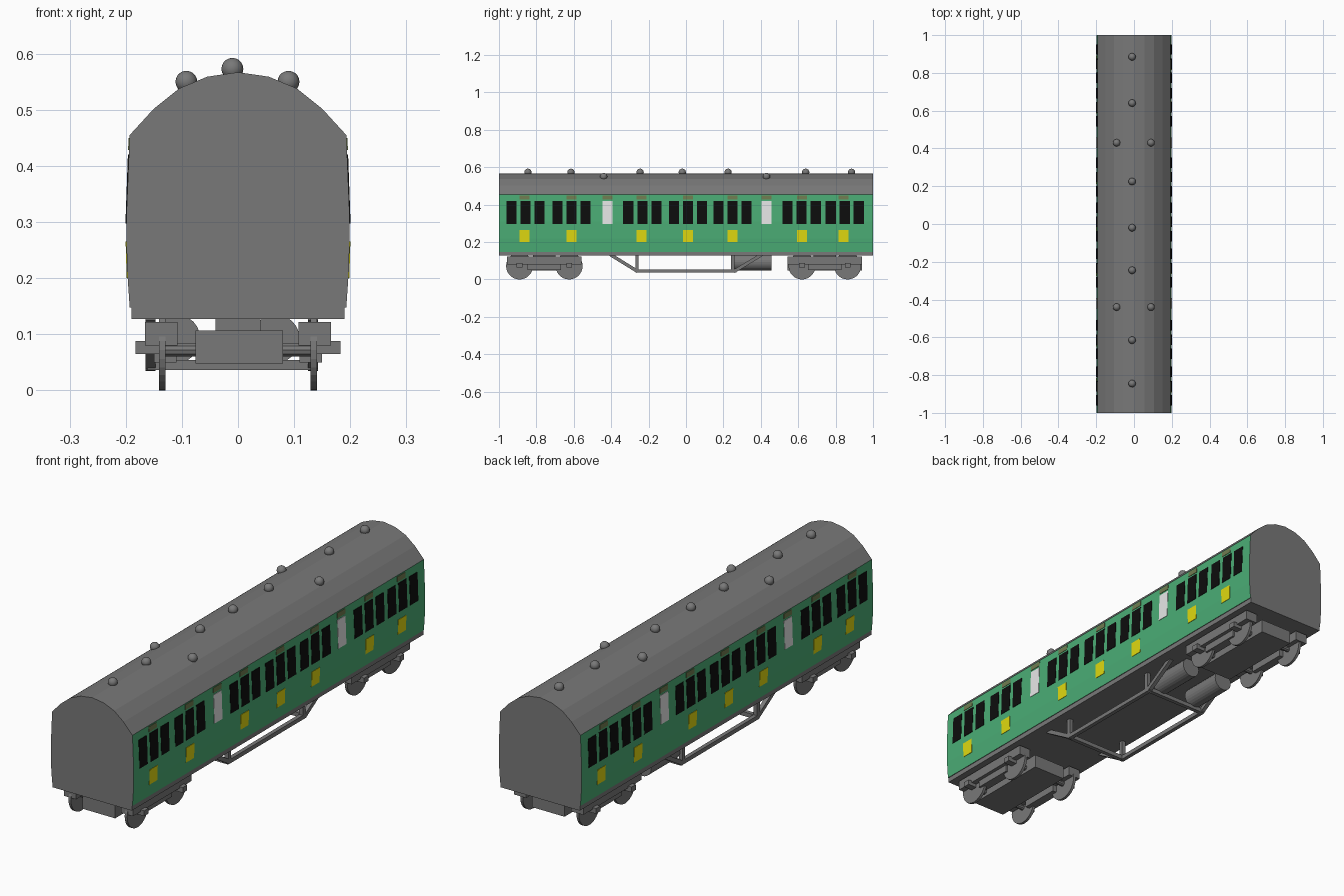
import bpy, bmesh, math
from mathutils import Vector, Matrix

if "Cube" in bpy.data.objects:
    bpy.data.objects.remove(bpy.data.objects["Cube"])


def material(name, r, g, b):
    m = bpy.data.materials.new(name)
    m.diffuse_color = (r, g, b, 1)
    m.use_nodes = True
    m.node_tree.nodes["Principled BSDF"].inputs["Base Color"].default_value = m.diffuse_color
    return m


GREY = material("grey", 0.19, 0.19, 0.19)
GREEN = material("green", 0.07, 0.42, 0.18)
BLACK = material("black", 0.004, 0.004, 0.004)
WHITE = material("white", 0.85, 0.85, 0.85)
YELLOW = material("yellow", 0.75, 0.70, 0.005)
OLIVE = material("olive", 0.16, 0.20, 0.08)


def finish(bm, name, *mats):
    bmesh.ops.recalc_face_normals(bm, faces=bm.faces)
    me = bpy.data.meshes.new(name)
    bm.to_mesh(me)
    bm.free()
    for m in mats:
        me.materials.append(m)
    ob = bpy.data.objects.new(name, me)
    bpy.context.collection.objects.link(ob)
    return ob


def add_box(bm, x0, x1, y0, y1, z0, z1):
    mat = Matrix.Translation(((x0 + x1) / 2, (y0 + y1) / 2, (z0 + z1) / 2)) \
        @ Matrix.Diagonal((x1 - x0, y1 - y0, z1 - z0, 1))
    return bmesh.ops.create_cube(bm, size=1, matrix=mat)["verts"]


def add_cyl(bm, centre, axis, r, depth, n=24):
    rot = Vector((0, 0, 1)).rotation_difference(Vector(axis)).to_matrix().to_4x4()
    bmesh.ops.create_cone(bm, cap_ends=True, segments=n, radius1=r, radius2=r,
                          depth=depth, matrix=Matrix.Translation(centre) @ rot)


def add_bar(bm, a, b, t):
    a, b = Vector(a), Vector(b)
    rot = (b - a).to_track_quat('Z', 'X').to_matrix().to_4x4()
    bmesh.ops.create_cube(bm, size=1, matrix=Matrix.Translation((a + b) / 2) @ rot
                          @ Matrix.Diagonal((t, t, (b - a).length + t * 0.6, 1)))


# Body: extruded cross-section, green on the steep sides
SIDE = [(0.193, 0.148), (0.198, 0.22), (0.199, 0.31), (0.193, 0.455)]
ROOF = [(0.15, 0.502), (0.105, 0.538), (0.055, 0.559)]
half = SIDE + ROOF
profile = half + [(0, 0.567)] + [(-x, z) for x, z in reversed(half)]
bm = bmesh.new()
face = bm.faces.new([bm.verts.new((x, -1, z)) for x, z in profile])
ext = bmesh.ops.extrude_face_region(bm, geom=[face], use_keep_orig=True)
bmesh.ops.translate(bm, vec=(0, 2, 0),
                    verts=[v for v in ext["geom"] if isinstance(v, bmesh.types.BMVert)])
bm.normal_update()
for f in bm.faces:
    f.material_index = 1 if abs(f.normal.x) > 0.9 else 0
finish(bm, "body", GREY, GREEN)

# Floor slab
bm = bmesh.new()
add_box(bm, -0.19, 0.19, -1, 1, 0.127, 0.149)
finish(bm, "floor", GREY)


def side_x(z):
    for (x0, z0), (x1, z1) in zip(SIDE, SIDE[1:]):
        if z <= z1:
            return x0 + (x1 - x0) * (z - z0) / (z1 - z0)
    return SIDE[-1][0]


def plates(name, mat, ys, z0, z1, sides=(1, -1), w=0.055):
    """Thin painted plates lying on the curved body sides."""
    bm = bmesh.new()
    for s in sides:
        for y in ys:
            for v in add_box(bm, 0, 1, y - w / 2, y + w / 2, z0, z1):
                v.co.x = s * (side_x(v.co.z) + (0.0018 if v.co.x > 0.5 else -0.003))
    finish(bm, name, mat)


# Windows, lavatory panes, door panels and vents
groups = [-0.858, -0.612, -0.233, 0.011, 0.249, 0.618, 0.849]
windows = [g + d for g in groups for d in (-0.075, 0, 0.075)]
lavatory = [-0.42, 0.43]
doors = [-0.864, -0.612, -0.238, 0.011, 0.249, 0.62, 0.842]
plates("windows", BLACK, windows, 0.297, 0.42)
plates("lavatory_windows", WHITE, lavatory, 0.297, 0.42)
plates("right_class_panels", YELLOW, doors, 0.20, 0.265, (1,))
plates("left_class_panels", YELLOW, [-y for y in doors], 0.20, 0.265, (-1,))
plates("side_vents", OLIVE, doors + lavatory, 0.428, 0.45)

# Roof ventilators
bm = bmesh.new()
spots = [(-0.01, y, 0.573) for y in (0.885, 0.64, 0.225, -0.02, -0.245, -0.615, -0.845)]
spots += [(x, y, 0.55) for x in (-0.092, 0.09) for y in (0.43, -0.44)]
for p in spots:
    bmesh.ops.create_uvsphere(bm, u_segments=16, v_segments=10, radius=0.0195,
                              matrix=Matrix.Translation(p))
for f in bm.faces:
    f.smooth = True
finish(bm, "roof_ventilators", GREY)

# Bogies: frame, side beams, wheels and axle boxes
for name, axles in (("front", (-0.89, -0.625)), ("back", (0.62, 0.864))):
    mid = sum(axles) / 2
    bm = bmesh.new()
    add_box(bm, -0.076, 0.08, mid - 0.2, mid + 0.2, 0.048, 0.107)
    add_box(bm, -0.04, 0.04, mid - 0.06, mid + 0.06, 0.1, 0.13)
    for s in (1, -1):
        x0, x1 = sorted((s * 0.108, s * 0.166))
        add_box(bm, x0, x1, mid - 0.2, mid + 0.2, 0.08, 0.122)
        x0, x1 = sorted((s * 0.11, s * 0.15))
        add_box(bm, x0, x1, mid - 0.09, mid + 0.09, 0.05, 0.115)
        for y in axles:
            x0, x1 = sorted((s * 0.13, s * 0.183))
            add_box(bm, x0, x1, y - 0.015, y + 0.015, 0.065, 0.088)
    finish(bm, name + "_bogie", GREY)
    bm = bmesh.new()
    for y in axles:
        for s in (1, -1):
            add_cyl(bm, (s * 0.135, y, 0.072), (1, 0, 0), 0.072, 0.012, 28)
        add_cyl(bm, (0, y, 0.072), (1, 0, 0), 0.012, 0.27, 10)
    finish(bm, name + "_wheels", GREY)

# Underframe truss with cross bars
bm = bmesh.new()
for x in (-0.156, 0.134):
    low = [(x, -0.262, 0.045), (x, 0.26, 0.045)]
    add_bar(bm, *low, 0.018)
    add_bar(bm, (x, -0.4, 0.13), low[0], 0.018)
    add_bar(bm, (x, 0.4, 0.13), low[1], 0.018)
    for y in (-0.262, 0.25):
        add_bar(bm, (x, y, 0.045), (x, y, 0.13), 0.018)
for y in (-0.262, 0.26):
    add_bar(bm, (-0.156, y, 0.045), (0.134, y, 0.045), 0.018)
finish(bm, "underframe_truss", GREY)

# Vacuum cylinders
bm = bmesh.new()
for x in (-0.11, 0.067):
    add_cyl(bm, (x, 0.357, 0.092), (0, 1, 0), 0.043, 0.2, 24)
finish(bm, "brake_cylinders", GREY)
